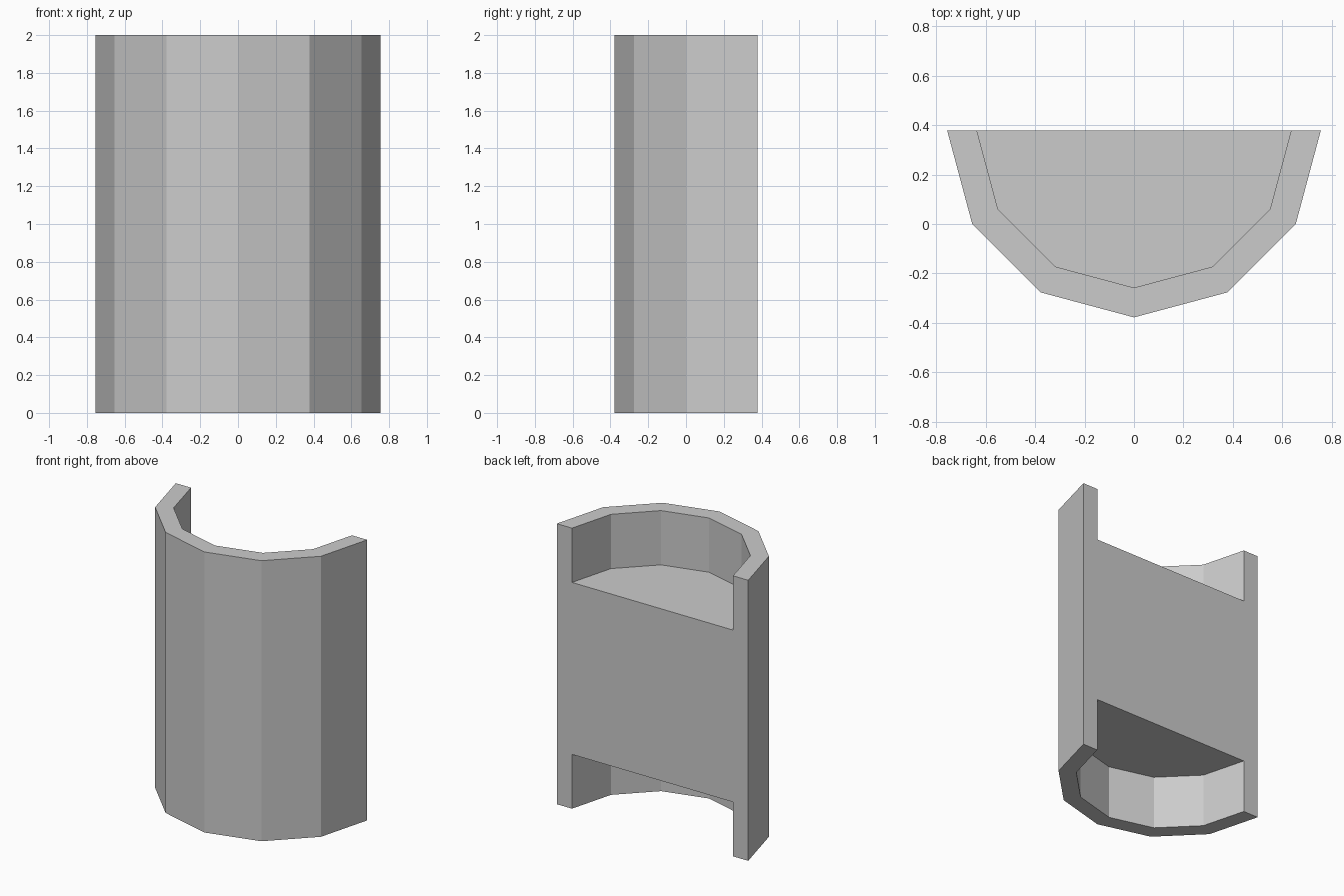
import bpy, bmesh, math

cube = bpy.data.objects.get("Cube")
if cube:
    bpy.data.objects.remove(cube, do_unlink=True)

OUTER, INNER, HEIGHT = 0.755, 0.635, 2.0
RECESS = 0.387
CENTRE_Y = OUTER / 2
SIDES = 6

grey = bpy.data.materials.new("light grey")
grey.use_nodes = True
colour = (0.6, 0.6, 0.6, 1)
grey.diffuse_color = colour
grey.node_tree.nodes["Principled BSDF"].inputs["Base Color"].default_value = colour

bm = bmesh.new()


def half_ring(radius, z):
    """Faceted half circle bulging to the front, from -x to +x."""
    ring = []
    for i in range(SIDES + 1):
        a = math.pi * (1 + i / SIDES)
        ring.append(bm.verts.new((radius * math.cos(a),
                                  CENTRE_Y + radius * math.sin(a), z)))
    return ring


def bridge(a, b):
    for i in range(SIDES):
        bm.faces.new((a[i], a[i + 1], b[i + 1], b[i]))


# Outer wall, end rims and the inner walls of both recesses
out_low, out_high = half_ring(OUTER, 0), half_ring(OUTER, HEIGHT)
in_low, in_high = half_ring(INNER, 0), half_ring(INNER, HEIGHT)
ceiling, floor = half_ring(INNER, RECESS), half_ring(INNER, HEIGHT - RECESS)
loop = [out_low, out_high, in_high, floor]
for a, b in zip(loop, loop[1:]):
    bridge(a, b)
bridge(ceiling, in_low)
bridge(in_low, out_low)

# Flat ends of the solid core
bm.faces.new(floor)
bm.faces.new(ceiling)

# H-shaped flat back
right = [r[0] for r in (in_low, out_low, out_high, in_high, floor)]
left = [r[-1] for r in (floor, in_high, out_high, out_low, in_low, ceiling)]
bm.faces.new(right + left + [ceiling[0]])
bmesh.ops.recalc_face_normals(bm, faces=bm.faces)

mesh = bpy.data.meshes.new("half_column")
bm.to_mesh(mesh)
bm.free()
mesh.materials.append(grey)
column = bpy.data.objects.new("half_column", mesh)
bpy.context.collection.objects.link(column)
